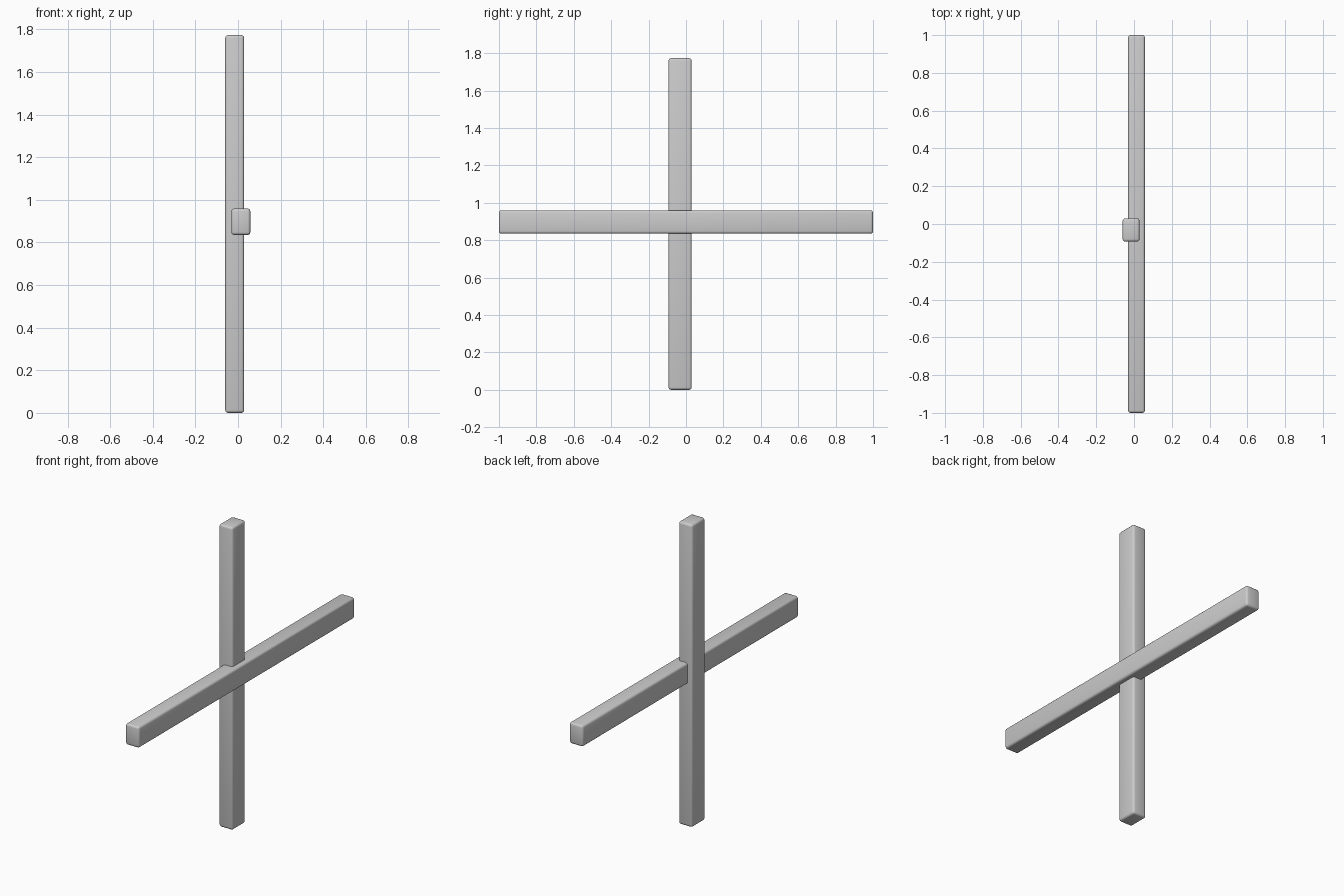
import bpy

if "Cube" in bpy.data.objects:
    bpy.data.objects.remove(bpy.data.objects["Cube"])


def beam(name, lo, hi, bevel=0.013):
    """Square timber between two corners, with softened edges."""
    centre = [(a + b) / 2 for a, b in zip(lo, hi)]
    size = [b - a for a, b in zip(lo, hi)]
    bpy.ops.mesh.primitive_cube_add(size=1, location=centre)
    ob = bpy.context.object
    ob.name = name
    ob.scale = size
    bpy.ops.object.transform_apply(location=False, rotation=False, scale=True)
    mod = ob.modifiers.new("soft_edges", 'BEVEL')
    mod.width = bevel
    mod.segments = 3
    bpy.ops.object.modifier_apply(modifier=mod.name)
    bpy.ops.object.shade_smooth()
    return ob


# Upright post
beam("upright_post", (-0.06, -0.093, 0.0), (0.029, 0.03, 1.773))
# Long horizontal bar, lapped into the side of the post
beam("cross_bar", (-0.031, -1.0, 0.835), (0.058, 1.0, 0.959))
